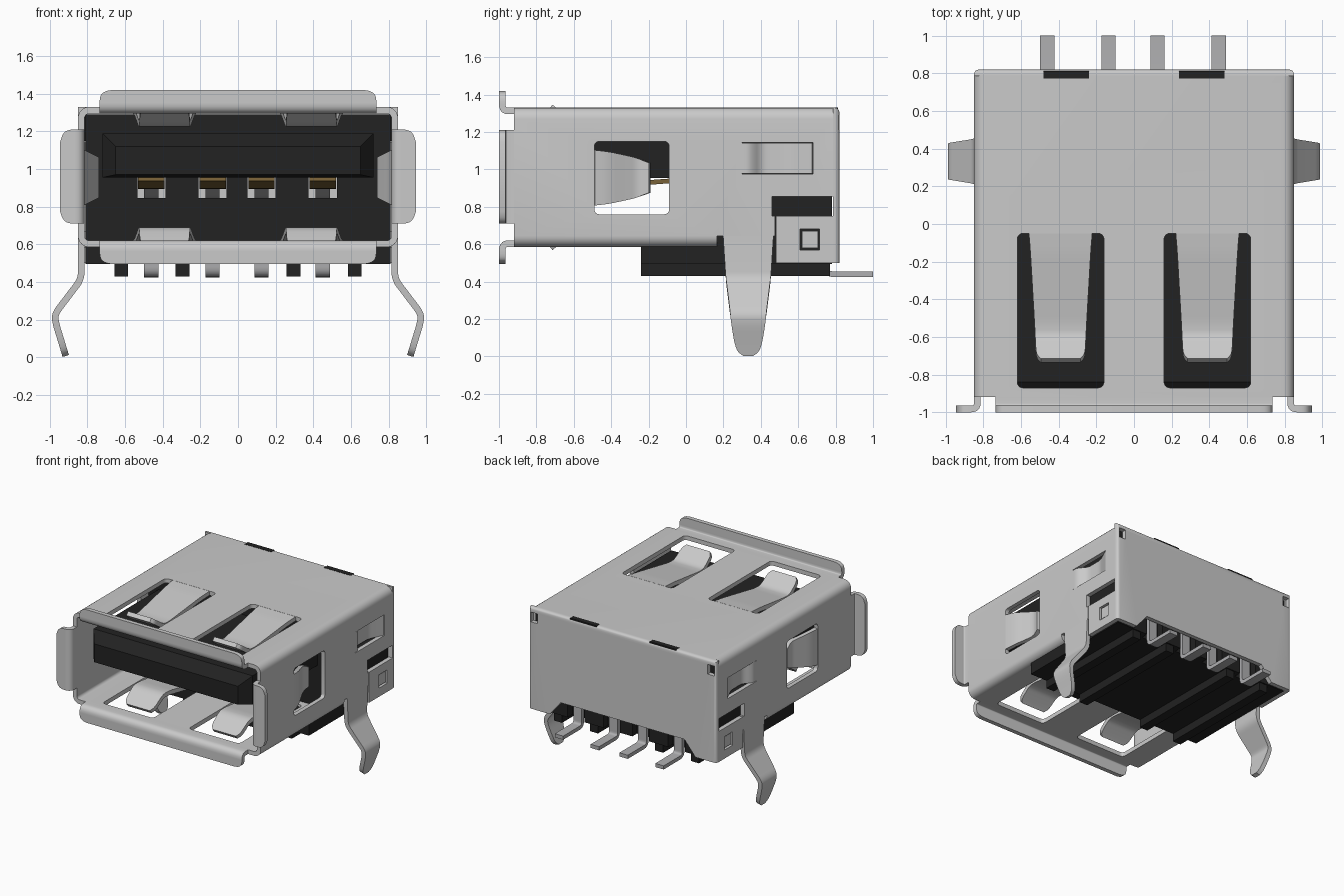
import bpy, bmesh, math
from mathutils import Vector

if "Cube" in bpy.data.objects:
    bpy.data.objects.remove(bpy.data.objects["Cube"])


def material(name, c):
    m = bpy.data.materials.new(name)
    m.diffuse_color = (*c, 1)
    m.use_nodes = True
    m.node_tree.nodes["Principled BSDF"].inputs["Base Color"].default_value = m.diffuse_color
    return m


STEEL = material("steel", (0.59, 0.59, 0.59))
BLACK = material("black plastic", (0.016, 0.016, 0.016))
PIN = material("pin metal", (0.43, 0.43, 0.44))
GOLD = material("dull gold", (0.19, 0.12, 0.038))

# axis maps: (u, v, w) -> xyz
ALONG_Y = lambda u, v, w: (u, w, v)
ALONG_Z = lambda u, v, w: (u, v, w)
ALONG_X = lambda u, v, w: (w, u, v)


def finish(name, bm, mat):
    bmesh.ops.recalc_face_normals(bm, faces=bm.faces)
    me = bpy.data.meshes.new(name)
    bm.to_mesh(me)
    bm.free()
    ob = bpy.data.objects.new(name, me)
    bpy.context.collection.objects.link(ob)
    if mat:
        me.materials.append(mat)
    return ob


def prism(name, outline, mp, lo, hi, mat=None):
    bm = bmesh.new()
    a = [bm.verts.new(mp(u, v, lo)) for u, v in outline]
    b = [bm.verts.new(mp(u, v, hi)) for u, v in outline]
    bm.faces.new(a)
    bm.faces.new(b)
    for i in range(len(a)):
        j = (i + 1) % len(a)
        bm.faces.new((a[i], a[j], b[j], b[i]))
    return finish(name, bm, mat)


def rrect(u0, u1, v0, v1, r, n=6):
    out = []
    for k, (cu, cv) in enumerate(((u1 - r, v1 - r), (u0 + r, v1 - r), (u0 + r, v0 + r), (u1 - r, v0 + r))):
        for i in range(n + 1):
            t = (k + i / n) * math.pi / 2
            out.append((cu + r * math.cos(t), cv + r * math.sin(t)))
    return out


def box(name, x0, x1, y0, y1, z0, z1, mat=None):
    return prism(name, [(x0, y0), (x1, y0), (x1, y1), (x0, y1)], ALONG_Z, z0, z1, mat)


def ribbon(name, pts, mp, mat, t=0.035, r=0.04, centre=0.0):
    """Bent sheet strip: pts are (u, v, half width), corners rounded by r."""
    P = [Vector(p) for p in pts]
    path = [P[0]]
    for a, b, c in zip(P, P[1:], P[2:]):
        s = b + (a - b).normalized() * min(r, (a - b).length * 0.48)
        e = b + (c - b).normalized() * min(r, (c - b).length * 0.48)
        for i in range(6):
            k = i / 5
            path.append(s * (1 - k) ** 2 + b * 2 * k * (1 - k) + e * k * k)
    path.append(P[-1])
    bm = bmesh.new()
    rings = []
    for i, p in enumerate(path):
        d = path[min(i + 1, len(path) - 1)] - path[max(i - 1, 0)]
        n = Vector((-d.y, d.x)).normalized() * t / 2
        rings.append([bm.verts.new(mp(p.x + s * n.x, p.y + s * n.y, centre + q * p.z))
                      for s, q in ((-1, -1), (1, -1), (1, 1), (-1, 1))])
    for a, b in zip(rings, rings[1:]):
        for i in range(4):
            j = (i + 1) % 4
            bm.faces.new((a[i], a[j], b[j], b[i]))
    bm.faces.new(rings[0])
    bm.faces.new(rings[-1])
    return finish(name, bm, mat)


def cut(ob, cutter):
    cutter.hide_render = True
    m = ob.modifiers.new("cut", 'BOOLEAN')
    m.operation, m.solver, m.object = 'DIFFERENCE', 'EXACT', cutter
    bpy.context.view_layer.objects.active = ob
    bpy.ops.object.modifier_apply(modifier=m.name)
    bpy.data.objects.remove(cutter)


SIDES = (("left", -1), ("right", 1))
MID = 0.9575  # mid height of the shell

# Shell: rounded tube with spring windows, side windows and rear cut-outs
shell = prism("shell", rrect(-0.85, 0.85, 0.585, 1.33, 0.06), ALONG_Y, -0.92, 0.785, STEEL)
cut(shell, prism("c", rrect(-0.815, 0.815, 0.62, 1.295, 0.025), ALONG_Y, -1.1, 1.1))
for s in (-0.39, 0.39):
    cut(shell, prism("c", rrect(s - 0.23, s + 0.23, -0.87, -0.05, 0.03), ALONG_Z, 0.3, 1.6))
cut(shell, prism("c", rrect(-0.49, -0.09, 0.76, 1.15, 0.026), ALONG_X, -1.2, 1.2))
cut(shell, box("c", -1.2, 1.2, 0.30, 0.68, 0.975, 1.145))
cut(shell, box("c", -1.2, 1.2, 0.165, 0.9, 0.3, 0.645))
cut(shell, box("c", -1.2, 1.2, 0.475, 0.9, 0.4, 0.76))
cut(shell, box("c", -1.2, 1.2, 0.46, 0.9, 0.75, 0.855))

# Back plate with a sloped notch for the pins
back = prism("back_plate", [(-0.85, 0.50), (-0.66, 0.50), (-0.56, 0.62), (0.56, 0.62), (0.66, 0.50),
                            (0.85, 0.50), (0.85, 1.33), (-0.85, 1.33)], ALONG_Y, 0.785, 0.82, STEEL)
bm = bmesh.new()
bm.from_mesh(back.data)
edges = [e for e in bm.edges if all(v.co.y > 0.81 for v in e.verts) and
         (all(v.co.z > 1.32 for v in e.verts) or all(abs(v.co.x) > 0.84 for v in e.verts)
          and e.calc_length() < 1)]
bmesh.ops.bevel(bm, geom=edges, offset=0.025, segments=4, affect='EDGES', profile=0.5)
bm.to_mesh(back.data)
bm.free()
for s in (-1, 1):
    cut(back, box("c", s * 0.8 - 0.03, s * 0.8 + 0.03, 0.7, 0.9, 1.21, 1.29))
    box("back_bend_slot", s * 0.36 - 0.12, s * 0.36 + 0.12, 0.772, 0.814, 1.30, 1.332, BLACK)

# Flared lips round the mouth
for name, s in (("top", 1), ("bottom", -1)):
    ribbon(name + "_lip", [(-0.92, 0.355, 0.735), (-0.9825, 0.355, 0.735), (-0.9825, 0.43, 0.735),
                           (-0.9825, 0.455, 0.71), (-0.9825, 0.4625, 0.67)],
           lambda u, v, w, s=s: (w, u, MID + s * v), STEEL)
    # Contact springs in the top and bottom windows
    for side, q in SIDES:
        ribbon(f"{name}_{side}_spring",
               [(-0.05, 0.355, 0.168), (-0.15, 0.345, 0.16), (-0.53, 0.285, 0.138), (-0.60, 0.285, 0.135),
                (-0.70, 0.355, 0.13), (-0.725, 0.375, 0.105)],
               lambda u, v, w, s=s: (w, u, MID + s * v), STEEL, centre=q * 0.39)

for side, s in SIDES:
    flat = lambda u, v, w, s=s: (s * v, u, w)
    ribbon(side + "_lip", [(-0.92, 0.8325, 0.25), (-0.9825, 0.8325, 0.25), (-0.9825, 0.90, 0.25),
                           (-0.9825, 0.93, 0.23), (-0.9825, 0.945, 0.185)], flat, STEEL, centre=0.96)
    ribbon(side + "_spring", [(-0.49, 0.8325, 0.148), (-0.42, 0.82, 0.14), (-0.26, 0.75, 0.105),
                              (-0.195, 0.765, 0.08)], flat, STEEL, centre=0.955)
    # Pressed-in strip in the rear side window
    ribbon(side + "_pressed_strip", [(0.30, 0.8325, 0.082), (0.34, 0.8325, 0.082), (0.40, 0.775, 0.082),
                                     (0.55, 0.775, 0.082), (0.68, 0.8325, 0.082)],
           flat, STEEL, t=0.03, centre=1.06)
    # Bent mounting legs with rounded tips
    ribbon(side + "_leg", [(0.8325, 0.65, 0.135), (0.8325, 0.415, 0.12), (0.973, 0.23, 0.097),
                           (0.968, 0.18, 0.091), (0.937, 0.08, 0.075), (0.922, 0.03, 0.058),
                           (0.915, 0.007, 0.025)],
           lambda u, v, w, s=s: (s * u, w, v), STEEL, centre=0.333)
    # Side tab folded from the back plate, with its latch
    tab = box(side + "_side_tab", *sorted((s * 0.815, s * 0.85)), 0.48, 0.79, 0.50, 0.75, STEEL)
    cut(tab, box("c", *sorted((s * 0.7, s * 0.9)), 0.61, 0.715, 0.57, 0.68))
    box(side + "_latch", *sorted((s * 0.80, s * 0.84)), 0.62, 0.705, 0.58, 0.67, STEEL)

# Plastic insulator: base, rear wall with contact notches, tongue
CONTACTS = (-0.46, -0.135, 0.125, 0.45)
box("insulator_base", -0.81, 0.81, -0.24, 0.72, 0.495, 0.60, BLACK)
box("insulator_lower_wall", -0.81, 0.81, 0.0, 0.72, 0.58, 0.845, BLACK)
box("insulator_upper_wall", -0.81, 0.81, 0.0, 0.27, 0.955, 1.29, BLACK)
box("insulator_upper_rear", -0.745, 0.745, 0.27, 0.78, 0.955, 1.29, BLACK)
edges = [-0.81] + [c + d for c in CONTACTS for d in (-0.075, 0.075)] + [0.81]
for a, b in zip(edges[::2], edges[1::2]):
    box("insulator_divider", a, b, 0.0, 0.78, 0.84, 0.96, BLACK)
    box("insulator_rear_block", a, b, 0.71, 0.78, 0.495, 0.845, BLACK)
for x in (-0.62, -0.295, 0.295, 0.62):
    box("insulator_rib", x - 0.037, x + 0.037, -0.24, 0.77, 0.43, 0.50, BLACK)
for s in (-1, 1):
    box("corner_fill", s * 0.78 - 0.035, s * 0.78 + 0.035, 0.70, 0.78, 1.15, 1.29, BLACK)
box("tongue", -0.72, 0.72, -0.84, 0.02, 0.955, 1.19, BLACK)
tip = box("tongue_tip", -0.72, 0.72, -0.93, -0.84, 0.955, 1.19, BLACK)
for v in tip.data.vertices:
    if v.co.y < -0.9:
        v.co.x *= 0.65 / 0.72
        v.co.z = 1.12 if v.co.z > 1 else 0.97

# Contacts: gold springs under the tongue, grey pins out of the back
upright = lambda u, v, w: (w, u, v)
for x in CONTACTS:
    ribbon("contact_spring", [(-0.82, 0.95, 0.07), (-0.60, 0.907, 0.07), (-0.50, 0.907, 0.07), (0.0, 0.945, 0.07)],
           upright, GOLD, t=0.025, centre=x)
    ribbon("contact_pin", [(0.0, 0.93, 0.038), (0.15, 0.86, 0.038), (0.745, 0.86, 0.038),
                           (0.745, 0.44, 0.038), (1.0, 0.44, 0.038)], upright, PIN, t=0.03, centre=x)

# Smooth the bends, keep edges sharp
for ob in bpy.data.objects:
    ob.select_set(True)
bpy.context.view_layer.objects.active = shell
bpy.ops.object.shade_smooth_by_angle(angle=math.radians(32))
